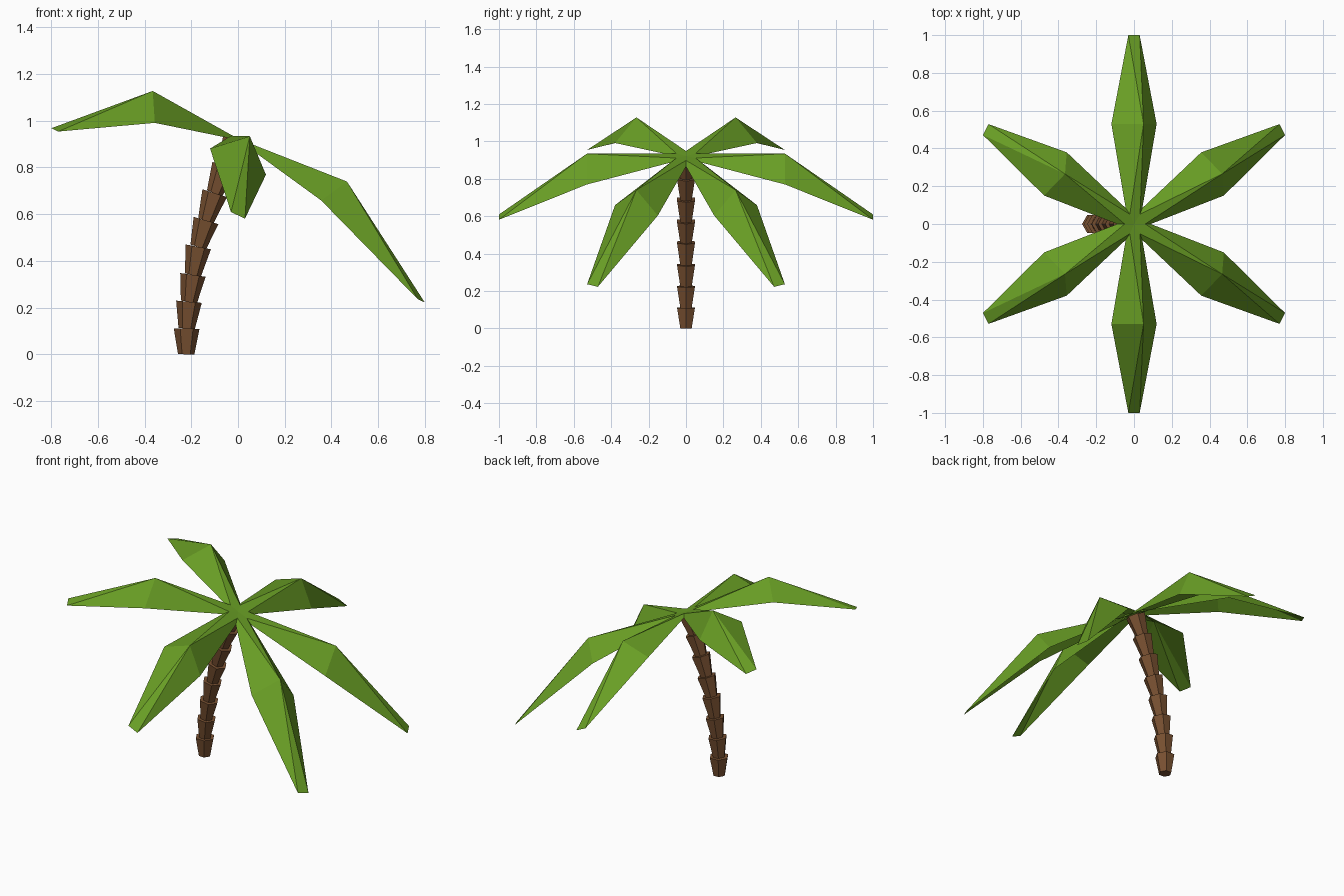
import bpy, bmesh
from math import radians, pi, atan2
from mathutils import Matrix, Vector

cube = bpy.data.objects.get("Cube")
if cube:
    bpy.data.objects.remove(cube)


def material(name, rgb):
    mat = bpy.data.materials.new(name)
    mat.use_nodes = True
    color = (*rgb, 1)
    mat.diffuse_color = color
    mat.node_tree.nodes["Principled BSDF"].inputs["Base Color"].default_value = color
    return mat


def add_object(name, bm, mat):
    mesh = bpy.data.meshes.new(name)
    bm.to_mesh(mesh)
    bm.free()
    mesh.materials.append(mat)
    obj = bpy.data.objects.new(name, mesh)
    bpy.context.collection.objects.link(obj)
    return obj


bark = material("bark brown", (0.19, 0.082, 0.031))
leaf = material("leaf green", (0.14, 0.34, 0.018))

# Trunk: stacked hexagonal cups along a leaning path (x, z)
path = [(-0.222, 0), (-0.22, 0.11), (-0.21, 0.225), (-0.193, 0.34), (-0.17, 0.46),
        (-0.137, 0.573), (-0.1, 0.69), (-0.058, 0.805), (-0.012, 0.915)]
bm = bmesh.new()
for (x0, z0), (x1, z1) in zip(path, path[1:]):
    start, end = Vector((x0, 0, z0)), Vector((x1, 0, z1))
    axis = end - start
    tilt = Matrix.Rotation(atan2(axis.x, axis.z), 4, 'Y')
    place = Matrix.Translation((start + end) / 2) @ tilt @ Matrix.Rotation(pi / 6, 4, 'Z')
    bmesh.ops.create_cone(bm, cap_ends=True, segments=6, radius1=0.035, radius2=0.055,
                          depth=axis.length, matrix=place)
add_object("trunk", bm, bark)

# Crown: six folded fronds on a tilted disc, each drooping straight down
CROWN_Z = 0.922
lean = Matrix.Rotation(radians(25), 3, 'Y')


def frond(name, angle):
    turn = lean @ Matrix.Rotation(angle, 3, 'Z')
    bm = bmesh.new()

    def vert(out, side, up, drop):
        return bm.verts.new(turn @ Vector((out, side, up)) + Vector((0, 0, CROWN_Z - drop)))

    ridge = vert(0.53, 0, 0.12, 0.097)
    left, right = [], []
    for sign, edge in ((1, left), (-1, right)):
        edge += [vert(0, sign * 0.033, 0, 0),
                 vert(0.53, sign * 0.132, 0, 0.097),
                 vert(1, sign * 0.033, 0, 0.327)]
    # Facets fan around the raised ridge point
    rim = right + left[::-1]
    for a, b in zip(rim, rim[1:] + rim[:1]):
        bm.faces.new((a, b, ridge))
    add_object(name, bm, leaf)


for i in range(6):
    frond(f"frond_{i + 1}", radians(30 + 60 * i))
